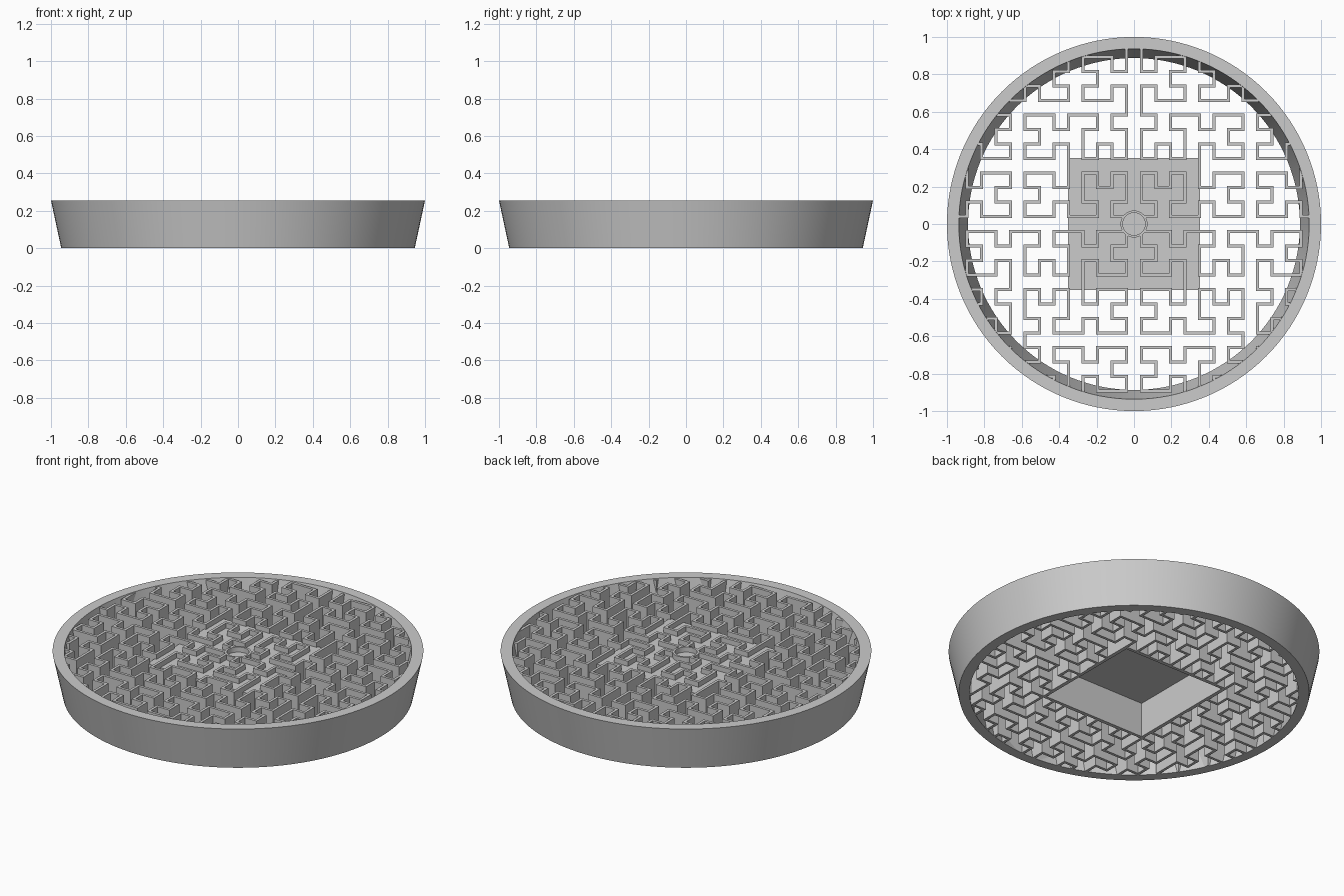
import bpy, bmesh, math
from mathutils import Matrix, Vector

cube = bpy.data.objects.get("Cube")
if cube:
    bpy.data.objects.remove(cube, do_unlink=True)

RIM_TOP = 0.256
WALL_TOP = 0.25
PITCH = 0.0776      # spacing of the maze path
THICK = 0.016       # maze wall thickness
ORDER = 5
BOX = 0.353         # half width of the central box

grey = bpy.data.materials.new("plain grey")
grey.use_nodes = True
colour = (0.6, 0.6, 0.6, 1)
grey.diffuse_color = colour
grey.node_tree.nodes["Principled BSDF"].inputs["Base Color"].default_value = colour


def finish(name, bm):
    bmesh.ops.recalc_face_normals(bm, faces=bm.faces)
    mesh = bpy.data.meshes.new(name)
    bm.to_mesh(mesh)
    bm.free()
    mesh.materials.append(grey)
    obj = bpy.data.objects.new(name, mesh)
    bpy.context.collection.objects.link(obj)
    return obj


def smooth(obj):
    obj.data.shade_smooth()
    obj.data.set_sharp_from_angle(angle=math.radians(30))


def lathe(name, profile, segs):
    """Closed (radius, z) profile swept around z."""
    bm = bmesh.new()
    rings = []
    for i in range(segs):
        a = math.tau * i / segs
        rings.append([bm.verts.new((r * math.cos(a), r * math.sin(a), z)) for r, z in profile])
    n = len(profile)
    for i in range(segs):
        a, b = rings[i], rings[(i + 1) % segs]
        for j in range(n):
            k = (j + 1) % n
            bm.faces.new((a[j], b[j], b[k], a[k]))
    obj = finish(name, bm)
    smooth(obj)
    return obj


def cone(name, r_low, r_high, z0, z1, segs):
    bm = bmesh.new()
    bmesh.ops.create_cone(bm, cap_ends=True, segments=segs, radius1=r_low, radius2=r_high,
                          depth=z1 - z0, matrix=Matrix.Translation((0, 0, (z0 + z1) / 2)))
    return finish(name, bm)


def block(name, half, z0, z1):
    bm = bmesh.new()
    size = Matrix.Diagonal((2 * half, 2 * half, z1 - z0, 1))
    bmesh.ops.create_cube(bm, size=1, matrix=Matrix.Translation((0, 0, (z0 + z1) / 2)) @ size)
    return finish(name, bm)


def cut(obj, cutter, operation):
    """Apply a boolean and discard the cutter."""
    cutter.hide_render = True
    mod = obj.modifiers.new("cut", "BOOLEAN")
    mod.operation = operation
    mod.solver = "EXACT"
    mod.object = cutter
    deps = bpy.context.evaluated_depsgraph_get()
    mesh = bpy.data.meshes.new_from_object(obj.evaluated_get(deps))
    obj.modifiers.clear()
    obj.data = mesh
    bpy.data.objects.remove(cutter, do_unlink=True)


def space_filling(order):
    """Cells of a space-filling path that opens downward."""
    if order == 0:
        return [(0, 0)]
    sub = space_filling(order - 1)
    s = 2 ** (order - 1)
    return ([(y, x) for x, y in sub]
            + [(x, y + s) for x, y in sub]
            + [(x + s, y + s) for x, y in sub]
            + [(2 * s - 1 - y, s - 1 - x) for x, y in sub])


def maze():
    mid = (2 ** ORDER - 1) / 2
    pts = [Vector(((x - mid) * PITCH, (y - mid) * PITCH)) for x, y in space_filling(ORDER)]
    # keep only the corners
    pts = [p for i, p in enumerate(pts)
           if i in (0, len(pts) - 1) or (pts[i + 1] - p).dot(p - pts[i - 1]) < PITCH ** 2 / 2]
    dirs = [(b - a).normalized() for a, b in zip(pts, pts[1:])]
    bm = bmesh.new()
    sections = []
    for i, p in enumerate(pts):
        before, after = dirs[max(i - 1, 0)], dirs[min(i, len(dirs) - 1)]
        side = before if i in (0, len(pts) - 1) else before + after
        off = Vector((-side.y, side.x)) * THICK / 2
        l, r = p + off, p - off
        sections.append([bm.verts.new((q.x, q.y, z))
                         for q, z in ((l, 0), (r, 0), (r, WALL_TOP), (l, WALL_TOP))])
    for a, b in zip(sections, sections[1:]):
        for j in range(4):
            k = (j + 1) % 4
            bm.faces.new((a[j], b[j], b[k], a[k]))
    bm.faces.new(sections[0])
    bm.faces.new(sections[-1])
    return finish("maze_walls", bm)


# Flared outer ring
lathe("outer_ring", [(0.945, 0), (1.0, RIM_TOP), (0.937, RIM_TOP), (0.887, 0)], 128)

# Maze walls, trimmed to the ring, the centre tube and the box cavity
walls = maze()
cut(walls, cone("ring_trim", 0.88, 0.96, -0.05, 0.3, 128), "INTERSECT")
cut(walls, cone("tube_trim", 0.066, 0.066, -0.1, 0.4, 48), "DIFFERENCE")
cut(walls, block("cavity_trim", BOX - 0.01, -0.1, 0.213), "DIFFERENCE")

# Central box, open underneath
box = block("center_box", BOX, 0, 0.22)
cut(box, block("box_hollow", BOX - 0.018, -0.1, 0.206), "DIFFERENCE")

# Small tube on top of the box
lathe("center_tube", [(0.072, 0.21), (0.072, WALL_TOP), (0.06, WALL_TOP), (0.06, 0.21)], 48)
